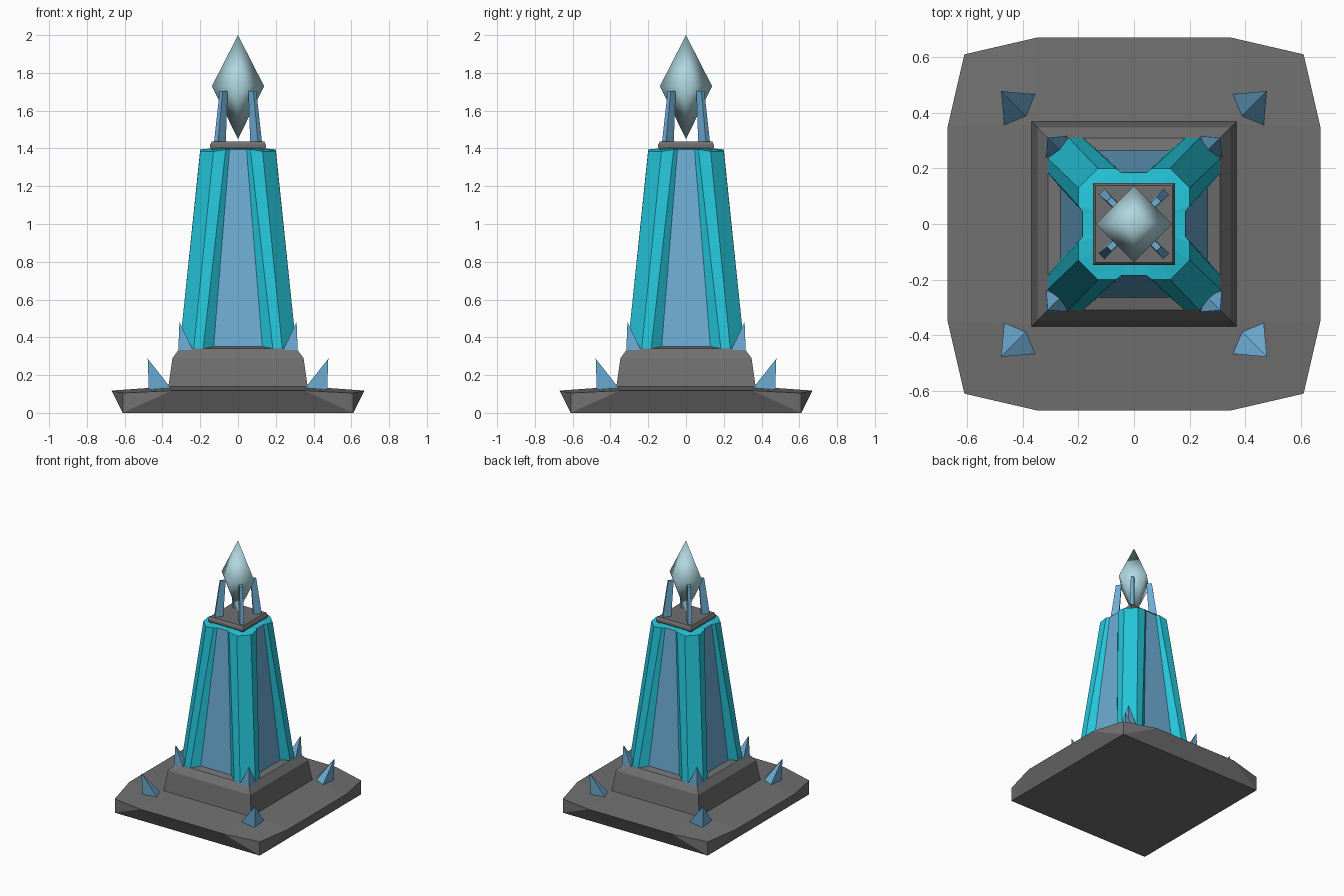
import bpy, math
from math import pi, cos, sin

if "Cube" in bpy.data.objects:
    bpy.data.objects.remove(bpy.data.objects["Cube"])

def material(name, rgb):
    m = bpy.data.materials.new(name)
    m.diffuse_color = (*rgb, 1)
    m.use_nodes = True
    m.node_tree.nodes["Principled BSDF"].inputs["Base Color"].default_value = m.diffuse_color
    return m

STONE = material("grey stone", (0.16, 0.163, 0.16))
TEAL = material("turquoise crystal", (0.018, 0.56, 0.70))
BLUE = material("pale blue crystal", (0.155, 0.42, 0.67))
GEM = material("icy gem", (0.43, 0.68, 0.74))

def make(name, verts, faces, *mats):
    me = bpy.data.meshes.new(name)
    me.from_pydata(verts, [], faces)
    for m in mats:
        me.materials.append(m)
    ob = bpy.data.objects.new(name, me)
    bpy.context.collection.objects.link(ob)
    bpy.context.view_layer.objects.active = ob
    ob.select_set(True)
    bpy.ops.object.mode_set(mode='EDIT')
    bpy.ops.mesh.select_all(action='SELECT')
    bpy.ops.mesh.normals_make_consistent(inside=False)
    bpy.ops.object.mode_set(mode='OBJECT')
    ob.select_set(False)
    return ob

def turn(p, k):
    """Rotate a point by k quarter turns about z."""
    x, y, z = p
    for _ in range(k % 4):
        x, y = -y, x
    return (x, y, z)

def ring4(points):
    """Repeat quadrant points round the z axis."""
    return [turn(p, k) for k in range(4) for p in points]

def loft(name, rings, *mats):
    n = len(rings[0])
    faces = [(r*n+i, r*n+(i+1) % n, (r+1)*n+(i+1) % n, (r+1)*n+i)
             for r in range(len(rings)-1) for i in range(n)]
    faces += [tuple(range(n))[::-1], tuple(range((len(rings)-1)*n, len(rings)*n))]
    return make(name, [v for r in rings for v in r], faces, *mats)

def square(h, z):
    return ring4([(h, h, z)])

# Base slab: square foot, flared top edge, shallow raised middle
q = [(0.61, 0.61, 0), (0.67, 0.35, 0.118), (0.61, 0.61, 0.105),
     (0.35, 0.67, 0.118), (0.36, 0.36, 0.14)]
faces = [(15, 10, 5, 0), (4, 9, 14, 19)]
for k in range(4):
    b, m0, c, m1, i = range(k*5, k*5+5)
    b2, m2, c2, m3, i2 = [(v+5) % 20 for v in (b, m0, c, m1, i)]
    faces += [(b, c, m0), (b, m1, c), (b, b2, m2, m1), (m0, c, m1, i), (m1, m2, i2, i)]
make("base_slab", ring4(q), faces, STONE)

# Plinth with bevelled shoulder
loft("plinth", [square(0.37, 0.13), square(0.347, 0.29),
                square(0.31, 0.34), square(0.25, 0.355)], STONE)

# Tapered tower: four chamfered corner columns with recessed panels between
low = [(.265, .13), (.31, .185), (.31, .235), (.235, .31), (.185, .31), (.13, .265)]
high = [(.185, .045), (.2, .065), (.2, .13), (.13, .2), (.065, .2), (.045, .185)]
zs = [1.395, 1.395, 1.385, 1.385, 1.395, 1.395]
tower = loft("tower", [ring4([(x, y, 0.335) for x, y in low]),
                       ring4([(x, y, z) for (x, y), z in zip(high, zs)]),
                       ring4([(x*.72, y*.72, 1.4) for x, y in high])], TEAL, BLUE)
for k in range(4):
    tower.data.polygons[k*6+5].material_index = 1

# Collar under the gem
loft("collar", [square(0.142, 1.395), square(0.148, 1.408), square(0.148, 1.42),
                square(0.138, 1.438)], STONE)

# Prongs holding the gem, blades set on the diagonals
def blade(r, a, b, z):
    s = math.sqrt(0.5)
    return [((r+u*a-v*b)*s, (r+u*a+v*b)*s, z)
            for u, v in ((-1, -1), (1, -1), (1, 1), (-1, 1))]

for k in range(4):
    loft(f"prong_{k+1}", [[turn(p, k) for p in blade(.136, .029, .015, 1.43)],
                          [turn(p, k) for p in blade(.107, .019, .011, 1.705)]], BLUE)

# Floating gem: smooth four-sided double pyramid
g = [(0.138*cos(k*pi/2), 0.138*sin(k*pi/2), 1.73) for k in range(4)]
gem = make("gem", g + [(0, 0, 1.45), (0, 0, 2.0)],
           [(k, (k+1) % 4, 5) for k in range(4)] + [((k+1) % 4, k, 4) for k in range(4)], GEM)
gem.data.polygons.foreach_set("use_smooth", [True]*8)

# Crystal shards on plinth corners and on the slab corners
def shard(name, base, apex, k):
    make(name, [turn(p, k) for p in base + [apex]],
         [(3, 2, 1, 0)] + [(i, (i+1) % 4, 4) for i in range(4)], BLUE)

for k in range(4):
    shard(f"plinth_shard_{k+1}",
          [(.245, .245, .335), (.316, .24, .335), (.316, .316, .33), (.24, .316, .335)],
          (.31, .31, .482), k)
    shard(f"slab_shard_{k+1}",
          [(.385, .385, .13), (.466, .35, .125), (.472, .472, .115), (.35, .466, .125)],
          (.478, .478, .287), k)
